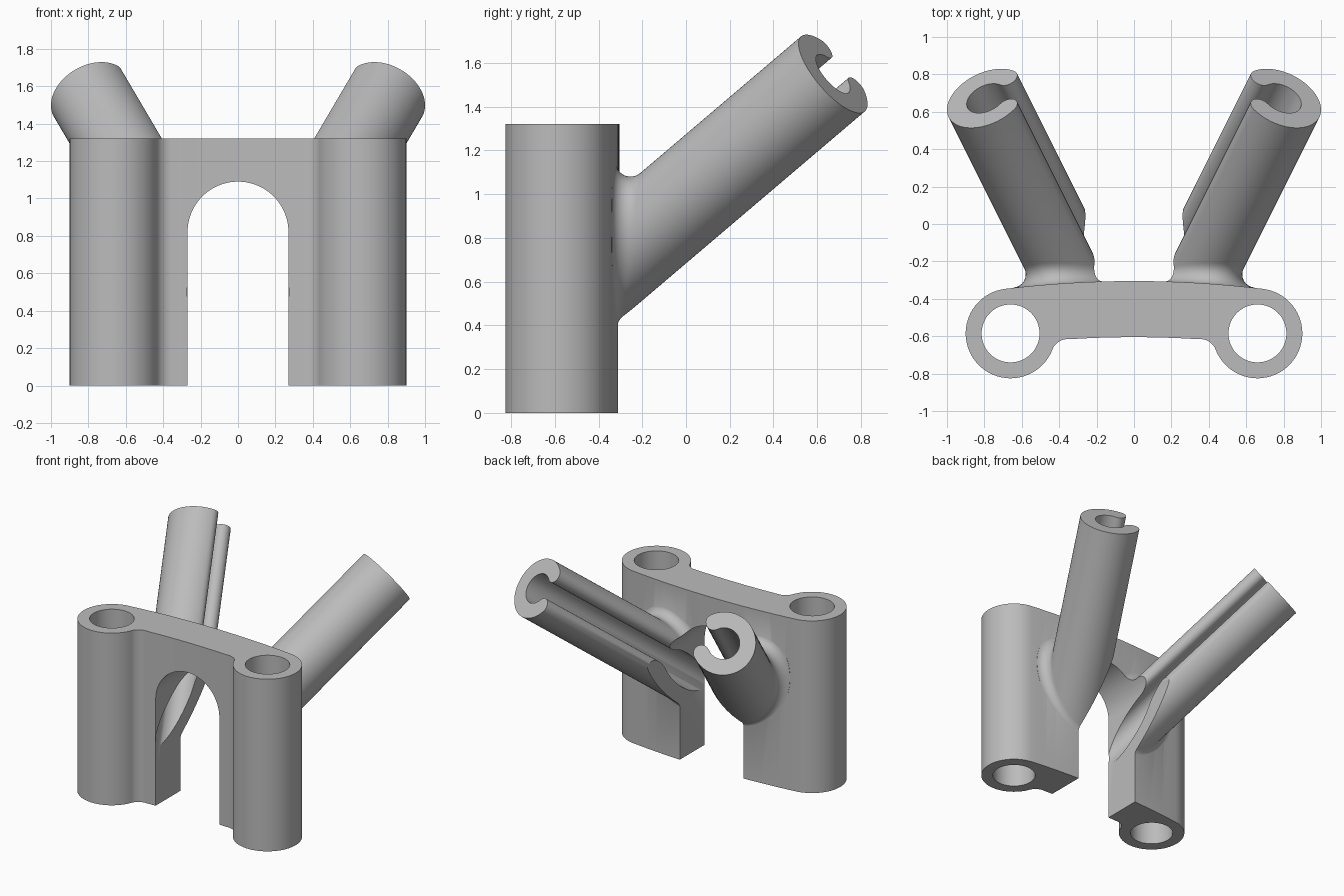
import bpy, bmesh
from math import sin, cos, pi, atan2, asin, hypot
from mathutils import Vector

old = bpy.data.objects.get("Cube")
if old:
    bpy.data.objects.remove(old, do_unlink=True)

grey = bpy.data.materials.new("plain grey")
grey.use_nodes = True
colour = (0.5, 0.5, 0.5, 1)
grey.diffuse_color = colour
grey.node_tree.nodes["Principled BSDF"].inputs["Base Color"].default_value = colour


def finish(name, bm):
    bmesh.ops.recalc_face_normals(bm, faces=bm.faces)
    mesh = bpy.data.meshes.new(name)
    bm.to_mesh(mesh)
    bm.free()
    mesh.materials.append(grey)
    obj = bpy.data.objects.new(name, mesh)
    bpy.context.collection.objects.link(obj)
    return obj


def prism(name, points, path):
    bm = bmesh.new()
    face = bm.faces.new([bm.verts.new(p) for p in points])
    ext = bmesh.ops.extrude_face_region(bm, geom=[face])
    top = [g for g in ext["geom"] if isinstance(g, bmesh.types.BMVert)]
    bmesh.ops.translate(bm, verts=top, vec=path)
    return finish(name, bm)


def arc(cx, cy, r, a, b, n):
    return [(cx + r * cos(a + (b - a) * i / n), cy + r * sin(a + (b - a) * i / n))
            for i in range(n + 1)]


def combine(target, other, operation):
    mod = target.modifiers.new(other.name, "BOOLEAN")
    mod.operation, mod.object, mod.solver = operation, other, "EXACT"
    bpy.context.view_layer.objects.active = target
    bpy.ops.object.modifier_apply(modifier=mod.name)
    bpy.data.objects.remove(other, do_unlink=True)


# Bracket body: two posts joined by a gently curved web
POST_X, POST_Y, POST_R, HEIGHT = 0.66, -0.585, 0.24, 1.32
WEB_Y, BACK_R, FRONT_R, FILLET = -6.01, 5.705, 5.405, 0.09
tangent = atan2(POST_Y - WEB_Y, POST_X)
fx = (hypot(POST_X, 0) - 0.307)
fy = POST_Y - 0.12
join = atan2(fy - POST_Y, fx - POST_X)          # post side of the fillet
half = arc(0, WEB_Y, BACK_R, pi / 2, tangent, 10)[:-1]
half += arc(POST_X, POST_Y, POST_R, tangent, join, 48)
half += arc(fx, fy, FILLET, join + pi, pi / 2 - 0.05, 10)[1:]
half += arc(0, WEB_Y, FRONT_R, atan2(fy - WEB_Y, fx), pi / 2, 8)[1:]
outline = half + [(-x, y) for x, y in reversed(half[1:-1])]
body = prism("bracket", [(x, y, 0) for x, y in outline], (0, 0, HEIGHT))

# Arm frame: end centre, axis, slot direction
END = Vector((0.79, 0.672, 1.55))
AXIS = Vector((0.5, 1, 0.85)).normalized()
SLOT = (Vector((-1, 0, 0)) + AXIS * AXIS.x).normalized()
SIDE = AXIS.cross(SLOT)
ARM_R, BORE_R, BLEND, SEGS = 0.225, 0.112, 0.07, 72
WALL = Vector((0.38, -0.322, 0))
NORMAL = Vector((0.067, 1, 0)).normalized()


def flip(p, side):
    return (p.x * side, p.y, p.z)


def arm(side):
    # Round bar whose foot flares into the wall like a rolled fillet
    bm = bmesh.new()
    columns = []
    for i in range(SEGS):
        t = 2 * pi * i / SEGS
        n = SLOT * cos(t) + SIDE * sin(t)
        ball = END + n * (ARM_R + BLEND)
        ball += AXIS * ((BLEND - (ball - WALL).dot(NORMAL)) / AXIS.dot(NORMAL))
        pts = [END + n * ARM_R]
        pts += [ball + (-n).slerp(-NORMAL, k / 8) * BLEND for k in range(9)]
        pts.append(ball - NORMAL * (BLEND + 0.1))
        columns.append([bm.verts.new(flip(p, side)) for p in pts])
    for a, b in zip(columns, columns[1:] + columns[:1]):
        for k in range(len(a) - 1):
            bm.faces.new((a[k], b[k], b[k + 1], a[k + 1]))
    bm.faces.new([c[0] for c in columns])
    bm.faces.new([c[-1] for c in columns])
    return finish("arm", bm)


def bore(side):
    # Bore opening into a slot between two rounded lips
    mid, lip = (ARM_R + BORE_R) / 2, (ARM_R - BORE_R) / 2
    a = asin((0.06 + lip) / mid)
    lx, ly = mid * cos(a), mid * sin(a)
    shape = arc(0, 0, BORE_R, a, 2 * pi - a, 48)
    shape += arc(lx, -ly, lip, pi - a, -a, 12)[1:]
    shape += [(0.26, -0.17), (0.26, 0.17)]
    shape += arc(lx, ly, lip, a, -pi + a, 12)[:-1]
    start = END + AXIS * 0.1
    points = [flip(start + SLOT * x + SIDE * y, side) for x, y in shape]
    return prism("bore", points, flip(AXIS * -2.25, side))


for s in (1, -1):
    combine(body, arm(s), "UNION")

# Arched opening between the posts, running under both arms
arch = [(-0.27, -0.2), (0.27, -0.2)] + arc(0, 0.82, 0.27, 0, pi, 40)
combine(body, prism("arch", [(x, -1.2, z) for x, z in arch], (0, 2.4, 0)), "DIFFERENCE")

for s in (1, -1):
    combine(body, bore(s), "DIFFERENCE")
    ring = arc(POST_X * s, POST_Y, 0.155, 0, 2 * pi, 48)[:-1]
    hole = prism("post_hole", [(x, y, -0.1) for x, y in ring], (0, 0, 1.6))
    combine(body, hole, "DIFFERENCE")

bpy.ops.object.select_all(action="DESELECT")
body.select_set(True)
bpy.context.view_layer.objects.active = body
bpy.ops.object.shade_smooth_by_angle(angle=0.5)
